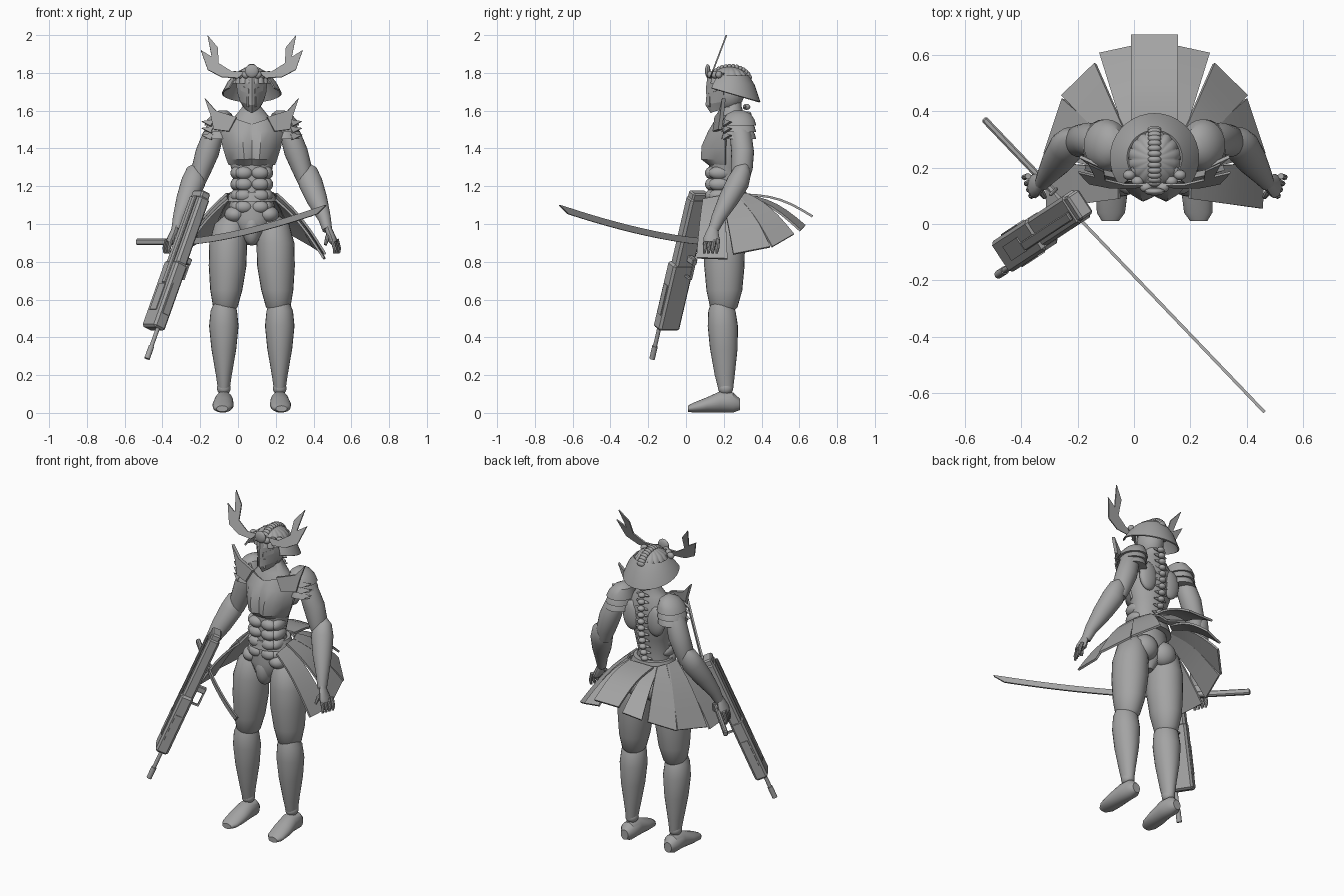
import bpy, bmesh
from math import sin, cos, pi, radians
from mathutils import Vector, Matrix

if "Cube" in bpy.data.objects:
    bpy.data.objects.remove(bpy.data.objects["Cube"])

MID = 0.073  # body centre line
UP = Vector((0, 0, 1))
SIDES = ((1, "left"), (-1, "right"))

grey = bpy.data.materials.new("armour_grey")
grey.use_nodes = True
GREY = (0.37, 0.37, 0.37, 1)
grey.diffuse_color = GREY
for node in grey.node_tree.nodes:
    if node.type == "BSDF_PRINCIPLED":
        node.inputs["Base Color"].default_value = GREY


def finish(name, bm, thickness=0, angle=35):
    """Turn a bmesh into a shaded object, optionally thickened."""
    bmesh.ops.recalc_face_normals(bm, faces=bm.faces)
    mesh = bpy.data.meshes.new(name)
    bm.to_mesh(mesh)
    bm.free()
    mesh.materials.append(grey)
    obj = bpy.data.objects.new(name, mesh)
    bpy.context.collection.objects.link(obj)
    bpy.ops.object.select_all(action="DESELECT")
    obj.select_set(True)
    bpy.context.view_layer.objects.active = obj
    if thickness:
        mod = obj.modifiers.new("thickness", "SOLIDIFY")
        mod.thickness, mod.offset = thickness, 0
        bpy.ops.object.modifier_apply(modifier=mod.name)
    bpy.ops.object.shade_smooth_by_angle(angle=radians(angle))
    return obj


def at(side, dx, y, z):
    return Vector((MID + side * dx, y, z))


def loft(name, side, rings, axis=UP, n=24, lobes=0):
    """Skin elliptical rings (dx, y, z, rx, ry) standing across an axis."""
    bm = bmesh.new()
    turn = UP.rotation_difference(Vector(axis))
    loops = []
    for dx, y, z, rx, ry in rings:
        loop = []
        for i in range(n):
            a = 2 * pi * i / n
            k = 1 + 0.07 * abs(sin(lobes * a / 2))
            loop.append(bm.verts.new(at(side, dx, y, z) + turn @ Vector((rx * k * cos(a), ry * k * sin(a), 0))))
        loops.append(loop)
    for low, high in zip(loops, loops[1:]):
        for i in range(n):
            j = (i + 1) % n
            bm.faces.new((low[i], low[j], high[j], high[i]))
    bm.faces.new(loops[0])
    bm.faces.new(loops[-1])
    return finish(name, bm)


def limb(name, side, rings, n=24):
    """Loft along the line from the first ring to the last."""
    axis = at(side, *rings[-1][:3]) - at(side, *rings[0][:3])
    return loft(name, side, rings, axis, n)


def ball(name, centre, radii):
    bm = bmesh.new()
    bmesh.ops.create_uvsphere(bm, u_segments=20, v_segments=12, radius=1,
                              matrix=Matrix.LocRotScale(centre, None, Vector(radii)))
    return finish(name, bm)


def sheet(name, rows, thickness, angle=35):
    """Grid of points made into a thin shell."""
    bm = bmesh.new()
    grid = [[bm.verts.new(p) for p in row] for row in rows]
    for a, b in zip(grid, grid[1:]):
        for i in range(len(a) - 1):
            bm.faces.new((a[i], a[i + 1], b[i + 1], b[i]))
    return finish(name, bm, thickness, angle)


def plate(name, outline, thickness):
    bm = bmesh.new()
    bm.faces.new([bm.verts.new(p) for p in outline])
    return finish(name, bm, thickness)


def block(name, frame, centre, size, bevel=0.004):
    bm = bmesh.new()
    bmesh.ops.create_cube(bm, size=1, matrix=frame @ Matrix.LocRotScale(Vector(centre), None, Vector(size)))
    if bevel:
        bmesh.ops.bevel(bm, geom=bm.edges[:], offset=bevel, segments=1, affect="EDGES")
    return finish(name, bm)


# Legs
for s, tag in SIDES:
    loft(tag + "_thigh", s, [(.14, .2, .53, .04, .045), (.14, .2, .56, .065, .073), (.135, .203, .65, .085, .095),
                             (.128, .203, .78, .1, .107), (.125, .205, .9, .1, .107),
                             (.115, .21, 1, .083, .09), (.1, .21, 1.05, .04, .05)])
    ball(tag + "_knee", at(s, .147, .19, .56), (.05, .055, .05))
    loft(tag + "_shin", s, [(.148, .21, .13, .032, .04), (.148, .205, .2, .042, .053), (.148, .2, .34, .066, .073),
                            (.148, .195, .46, .078, .08), (.148, .19, .54, .07, .072), (.148, .185, .59, .05, .05)])
    ball(tag + "_ankle", at(s, .148, .21, .13), (.036, .04, .036))
    loft(tag + "_foot", s, [(.157, .01, .022, .03, .016), (.155, .04, .028, .05, .026), (.152, .11, .042, .056, .04),
                            (.148, .18, .058, .05, .056), (.148, .25, .055, .048, .053),
                            (.148, .285, .045, .025, .03)], axis=(0, 1, 0))

# Torso core, neck, muscles and spine
loft("torso", 1, [(0, .2, .89, .025, .04), (0, .2, .95, .07, .085), (0, .205, 1.03, .125, .1), (0, .205, 1.1, .12, .09),
                  (0, .205, 1.2, .093, .085), (0, .215, 1.3, .11, .092), (0, .225, 1.4, .14, .105),
                  (0, .235, 1.5, .145, .095), (0, .24, 1.57, .09, .07), (0, .245, 1.62, .05, .05),
                  (0, .24, 1.7, .045, .05)])
ball("groin", at(1, 0, .16, .98), (.05, .06, .095))
for s, tag in SIDES:
    for row, z in enumerate((1.27, 1.21, 1.15, 1.09)):
        ball(f"{tag}_abdominal_{row}", at(s, .042, .135, z), (.047, .034, .034))
        ball(f"{tag}_oblique_{row}", at(s, .078, .18, z), (.035, .06, .036))
    ball(tag + "_hip", at(s, .09, .17, 1.05), (.055, .065, .045))
    ball(tag + "_glute", at(s, .065, .265, .99), (.075, .065, .075))
    ball(tag + "_shoulder_blade", at(s, .08, .305, 1.43), (.06, .03, .09))
for i in range(12):
    z = 1.18 + i * .04
    y = .335 - .5 * (z - 1.45) ** 2
    ball(f"vertebra_{i}", at(1, 0, y, z), (.022, .02, .016))
    ball(f"vertebra_wing_{i}", at(1, 0, y - .01, z), (.045, .01, .009))

# Breastplate: faceted shell with a cleft and V neck
COLUMNS = (-1, -.8, -.55, -.3, -.08, 0, .08, .3, .55, .8, 1)
rows = []
for z, half, front, cleft, vee in ((1.315, .118, .125, 0, 0), (1.345, .13, .078, .03, 0), (1.41, .15, .08, .025, 0),
                                   (1.49, .167, .118, .008, 0), (1.55, .14, .15, 0, .05)):
    rows.append([at(1, t * half, front + (.21 - front) * abs(t) ** 2.4 + cleft * max(0, 1 - abs(t) / .3),
                    z + vee * (abs(t) - .5)) for t in COLUMNS])
sheet("breastplate", rows, .012, 25)
for s, tag in SIDES:
    plate(tag + "_collar_spike", [at(s, .247, .2, 1.665), at(s, .19, .185, 1.6), at(s, .08, .16, 1.565),
                                  at(s, .12, .15, 1.49), at(s, .2, .18, 1.5), at(s, .215, .19, 1.57)], .02)

# Shoulders, arms and hands
for s, tag in SIDES:
    for i in range(3):
        z = 1.45 + i * .036
        dx = .175 - i * .004
        loft(f"{tag}_pauldron_{i}", s, [(dx + .004, .28, z, .08, .092), (dx, .28, z + .03, .07, .083),
                                        (dx - .01, .28, z + .06, .052, .064), (dx - .015, .28, z + .08, .02, .025)])
        plate(f"{tag}_pauldron_point_{i}", [at(s, .265, .24, z + .02), at(s, .215, .2, z - .005),
                                            at(s, .2, .21, z + .03)], .012)
    limb(tag + "_upper_arm", s, [(.28, .29, 1.22, .035, .04), (.266, .295, 1.29, .053, .058),
                                 (.235, .3, 1.38, .062, .06), (.205, .29, 1.47, .055, .058),
                                 (.19, .285, 1.54, .03, .03)])
    limb(tag + "_forearm", s, [(.4, .145, .97, .026, .028), (.385, .17, 1.03, .034, .037), (.345, .225, 1.13, .055, .053),
                               (.31, .275, 1.22, .064, .06), (.295, .3, 1.28, .052, .048), (.285, .315, 1.31, .025, .02)])
    limb(tag + "_palm", s, [(.435, .135, .9, .018, .04), (.425, .135, .92, .024, .044),
                            (.41, .14, .96, .02, .032), (.4, .145, .99, .018, .022)], n=12)
    for k in range(4):
        y, dx = .1 + .022 * k, .425 + .008 * k
        limb(f"{tag}_finger_{k}", s, [(dx + .012, y - .004, .845, .007, .007), (dx + .014, y, .87, .01, .01),
                                      (dx, y + .004, .92, .011, .011)], n=8)
    limb(tag + "_thumb", s, [(.39, .095, .89, .008, .008), (.4, .11, .93, .012, .012), (.41, .13, .95, .01, .01)], n=8)

# Skirt of overlapping hanging plates
loft("belt", 1, [(0, .215, 1.12, .135, .115), (0, .215, 1.17, .115, .105)])


def skirt_plate(name, top_a, top_b, low_a, low_b):
    rows = []
    for i in range(7):
        t = i / 6
        lift = UP * .03 * sin(pi * t)
        rows.append([a.lerp(b, t) + lift for a, b in ((top_a, low_a), (top_b, low_b))])
    sheet(name, rows, .012)


skirt_plate("skirt_back", at(1, .083, .33, 1.155), at(-1, .083, .33, 1.155),
            at(1, .083, .67, 1.04), at(-1, .083, .67, 1.04))
PANELS = [((.125, .09, 1.13), (.13, .2, 1.15), (.38, .055, .82), (.387, .22, .815)),
          ((.132, .18, 1.16), (.125, .27, 1.16), (.39, .25, .84), (.325, .445, .878)),
          ((.128, .25, 1.16), (.1, .32, 1.16), (.328, .455, .878), (.21, .57, .945)),
          ((.1, .3, 1.15), (.06, .33, 1.15), (.195, .605, .965), (.08, .63, .99))]
for s, tag in SIDES:
    for i, corners in enumerate(PANELS):
        skirt_plate(f"{tag}_skirt_{i}", *[at(s, *c) for c in corners])

# Head and pointed mask
ball("skull", at(1, 0, .225, 1.7), (.073, .085, .1))
rows = []
for z, half, front in ((1.59, .03, .135), (1.63, .058, .108), (1.68, .073, .113), (1.715, .077, .11), (1.78, .082, .118)):
    rows.append([at(1, t * half, front + (.2 - front) * abs(t) ** 1.3, z + .02 * abs(t)) for t in COLUMNS])
sheet("mask", rows, .01, 20)


def on_mask(side, dx, z):
    return at(side, dx, .105 + .09 * (dx / .077) ** 1.3, z)


for s, tag in SIDES:
    plate(tag + "_eye", [on_mask(s, .015, 1.69), on_mask(s, .055, 1.705),
                         on_mask(s, .058, 1.735), on_mask(s, .015, 1.715)], .008)
    plate(tag + "_cheek_slit", [on_mask(s, .018, 1.62), on_mask(s, .026, 1.62),
                                on_mask(s, .026, 1.675), on_mask(s, .018, 1.675)], .008)

# Helmet: ribbed dome, segmented crest, flared neck guard, horns
loft("helmet_dome", 1, [(0, .23, 1.745, .094, .108), (0, .23, 1.78, .088, .1), (0, .23, 1.81, .067, .077),
                        (0, .23, 1.828, .034, .04), (0, .23, 1.834, .01, .01)], n=96, lobes=16)
for i in range(15):
    a = radians(10 + i * 11)
    ball(f"crest_{i}", at(1, 0, .235 - .105 * cos(a), 1.755 + .077 * sin(a)), (.024, .013, .016))
rows = []
for radius, z, drop in ((.095, 1.785, 0), (.125, 1.75, .015), (.155, 1.69, .045)):
    rows.append([at(1, radius * sin(a), .235 + radius * cos(a), z - drop * cos(a))
                 for a in (radians(-130 + 10 * i) for i in range(27))])
sheet("neck_guard", rows, .008)
ball("brow_medallion", at(1, 0, .115, 1.81), (.036, .014, .036))
HORN = [(.03, 1.807), (.074, 1.772), (.16, 1.778), (.233, 1.816), (.27, 1.92), (.212, 1.884),
        (.235, 2), (.18, 1.934), (.175, 1.85), (.106, 1.807)]
for s, tag in SIDES:
    plate(tag + "_horn", [at(s, dx, .125 + (z - 1.765) * .38, z) for dx, z in HORN], .008)
    for k in range(3):
        ball(f"{tag}_brow_{k}", at(s, .03 + .03 * k, .13 + .022 * k, 1.79), (.022, .018, .02))

# Rifle: local x across, y outward, z from muzzle to stock
muzzle = Vector((-.45, -.105, .445))
u = (Vector((-.19, .065, 1.175)) - muzzle).normalized()
t = u.cross(UP).normalized()
frame = Matrix((t, u.cross(t), u)).transposed().to_4x4()
frame.translation = muzzle
block("rifle_fore_body", frame, (0, 0, .19), (.13, .075, .38), .012)
block("rifle_receiver", frame, (-.005, .004, .56), (.115, .066, .4), .012)
block("rifle_stock", frame, (-.005, .004, .765), (.1, .056, .05), .008)
block("rifle_top_rail", frame, (.01, -.038, .5), (.035, .012, .5))
block("rifle_outer_panel", frame, (0, -.038, .17), (.06, .009, .15), 0)
for x in (-.065, .065):
    block("rifle_side_panel", frame, (x, 0, .17), (.009, .035, .17), 0)
block("rifle_grip", frame, (-.02, .06, .42), (.03, .06, .035))
block("rifle_trigger_guard", frame, (-.02, .085, .37), (.014, .01, .1), 0)
block("rifle_guard_post", frame, (-.02, .06, .322), (.014, .055, .01), 0)
for name, low, high, r in (("rifle_barrel", -.17, .01, .011), ("rifle_muzzle", -.172, -.1, .015)):
    bm = bmesh.new()
    place = frame @ Matrix.Translation((.045, 0, (low + high) / 2))
    bmesh.ops.create_cone(bm, cap_ends=True, segments=16, radius1=r, radius2=r, depth=high - low, matrix=place)
    finish(name, bm)


# Curved sword
def on_sword(x, lift):
    rise = .18 * (max(0, x + .3) / .765) ** 1.5
    return Vector((x, .375 - 1.045 * (x + .535), .905 + rise + lift))


xs = [-.3 + .038 * i for i in range(20)]
sheet("sword_blade", [[on_sword(x, -.017), on_sword(x, .017)] for x in xs] +
      [[on_sword(.462, .01), on_sword(.464, .016)]], .011)
grip = Matrix.Translation(on_sword(-.41, 0)) @ Matrix.Rotation(-radians(46.3), 4, "Z")
block("sword_handle", grip, (0, 0, 0), (.36, .024, .034), .006)
block("sword_guard", grip, (.18, 0, 0), (.012, .04, .052))
